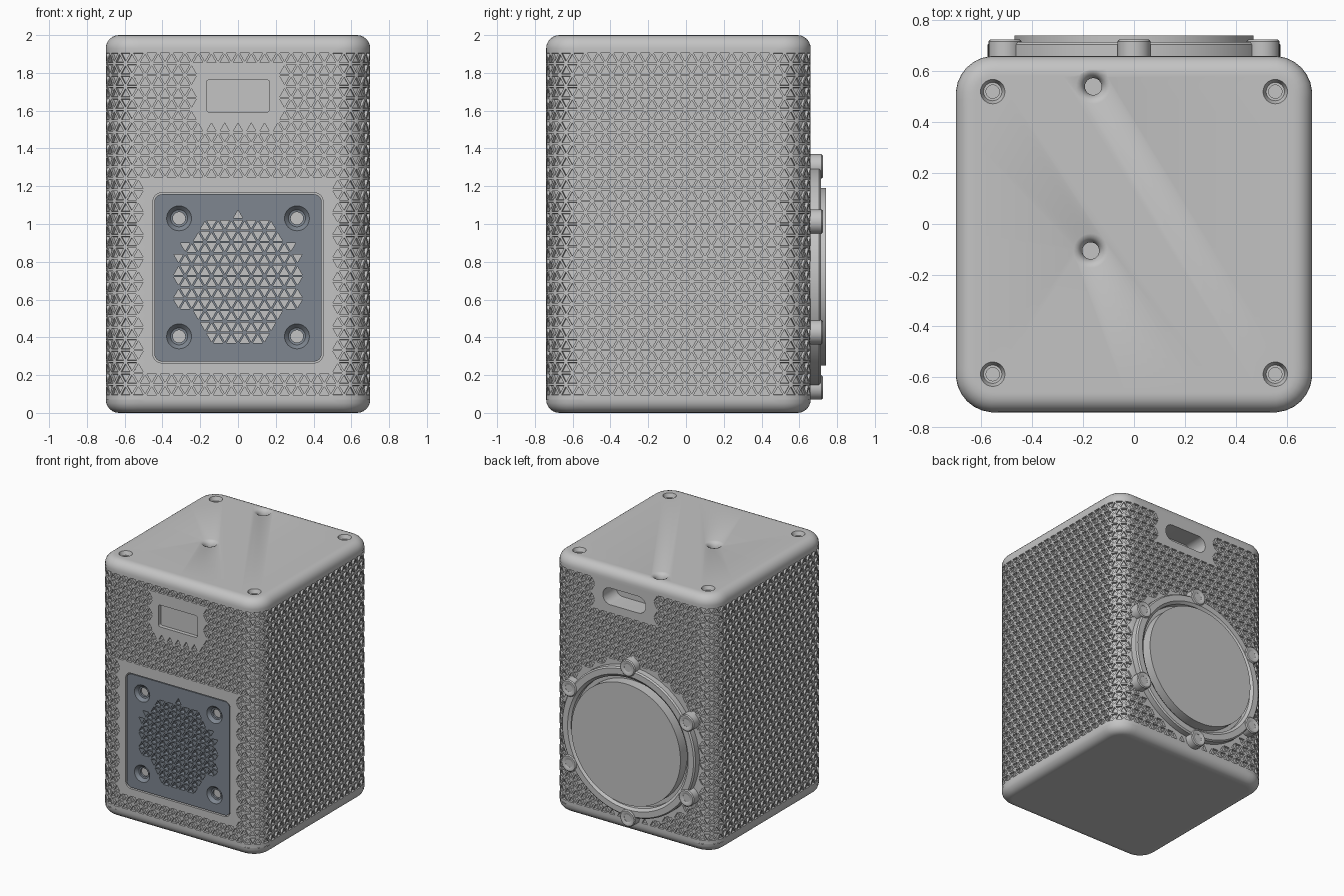
import bpy, bmesh, math
from mathutils import Matrix, Vector

if "Cube" in bpy.data.objects:
    bpy.data.objects.remove(bpy.data.objects["Cube"])


def material(name, rgb):
    m = bpy.data.materials.new(name)
    m.use_nodes = True
    m.diffuse_color = (*rgb, 1)
    m.node_tree.nodes["Principled BSDF"].inputs["Base Color"].default_value = (*rgb, 1)
    return m


GREY = material("light grey plastic", (0.55, 0.55, 0.55))
SLATE = material("slate blue plastic", (0.21, 0.24, 0.28))


def finish(bm, name, mat):
    bmesh.ops.recalc_face_normals(bm, faces=bm.faces[:])
    mesh = bpy.data.meshes.new(name)
    bm.to_mesh(mesh)
    bm.free()
    mesh.materials.append(mat)
    ob = bpy.data.objects.new(name, mesh)
    bpy.context.collection.objects.link(ob)
    return ob


def smooth(ob, degrees=35):
    bpy.ops.object.select_all(action='DESELECT')
    ob.select_set(True)
    bpy.context.view_layer.objects.active = ob
    bpy.ops.object.shade_smooth_by_angle(angle=math.radians(degrees))


def carve(ob, cutter):
    """Subtract the cutter from ob, bake the result and drop the cutter."""
    mod = ob.modifiers.new("carve", 'BOOLEAN')
    mod.operation = 'DIFFERENCE'
    mod.solver = 'EXACT'
    mod.object = cutter
    bpy.context.view_layer.update()
    baked = bpy.data.meshes.new_from_object(ob.evaluated_get(bpy.context.evaluated_depsgraph_get()))
    ob.modifiers.clear()
    ob.data = baked
    bpy.data.objects.remove(cutter)


def lathe(bm, profile, place, steps=32):
    """Turn (radius, height) points about local z, then place them."""
    rings = {}
    for r, h in profile:
        if (r, h) not in rings:
            turns = [k * math.tau / steps for k in range(steps if r else 1)]
            ring = [bm.verts.new(place @ Vector((r * math.cos(a), r * math.sin(a), h)))
                    for a in turns]
            rings[r, h] = ring if r else ring * steps
    for p, q in zip(profile, profile[1:]):
        a, b = rings[p], rings[q]
        for i in range(steps):
            n = (i + 1) % steps
            bm.faces.new(list(dict.fromkeys((a[i], a[n], b[n], b[i]))))


def prism(bm, outline, y0, y1):
    """Extrude an outline in x and z between two y planes."""
    a = [bm.verts.new((x, y0, z)) for x, z in outline]
    b = [bm.verts.new((x, y1, z)) for x, z in outline]
    bm.faces.new(a)
    bm.faces.new(b[::-1])
    for i in range(len(a)):
        j = (i + 1) % len(a)
        bm.faces.new((a[i], b[i], b[j], a[j]))


def rounded(cx, cz, w, h, r, n=8):
    """Rounded rectangle outline, counter-clockwise."""
    pts = []
    for k, (sx, sz) in enumerate(((1, 1), (-1, 1), (-1, -1), (1, -1))):
        for i in range(n + 1):
            a = (k + i / n) * math.pi / 2
            pts.append((cx + sx * (w / 2 - r) + r * math.cos(a),
                        cz + sz * (h / 2 - r) + r * math.sin(a)))
    return pts


FRONT = Matrix.Rotation(math.pi / 2, 4, 'X')    # local z points to the front
BACK = Matrix.Rotation(-math.pi / 2, 4, 'X')    # local z points to the back

# Cabinet dimensions and wall lattice
HALF, R, MID_Y, FILLET = 0.7, 0.15, -0.04, 0.07
FLAT, ARC = 2 * (HALF - R), R * math.pi / 2
COLS, ROWS, Z0, Z1 = 76, 30, 0.09, 1.91
PITCH, ROW_H = 4 * (FLAT + ARC) / COLS, (Z1 - Z0) / ROWS


def rim(s, d, z):
    """Point at distance s along the rounded square, inset by d."""
    side, t = divmod(s % (4 * (FLAT + ARC)), FLAT + ARC)
    f = FLAT / 2
    if t <= f:
        p = Vector((t, d - HALF, z))
    elif t < f + ARC:
        a = (t - f) / R
        p = Vector((f + (R - d) * math.sin(a), -f - (R - d) * math.cos(a), z))
    else:
        p = Vector((HALF - d, t - 2 * f - ARC, z))
    return Matrix.Rotation(side * math.pi / 2, 3, 'Z') @ p + Vector((0, MID_Y, 0))


bm = bmesh.new()
rows = [[bm.verts.new(rim((i + j % 2 / 2) * PITCH, 0, Z0 + j * ROW_H)) for i in range(COLS)]
        for j in range(ROWS + 1)]
for j in range(ROWS):
    lo, hi = rows[j], rows[j + 1]
    for i in range(COLS):
        n = (i + 1) % COLS
        if j % 2 == 0:
            bm.faces.new((lo[i], lo[n], hi[i]))
            bm.faces.new((lo[n], hi[n], hi[i]))
        else:
            bm.faces.new((lo[i], hi[n], hi[i]))
            bm.faces.new((lo[i], lo[n], hi[n]))

# Filleted top and bottom, with twice the columns
for edge, z_of in ((rows[0], lambda h: FILLET - h), (rows[-1], lambda h: 2 - FILLET + h)):
    steps = [(FILLET * (1 - math.cos(a)), FILLET * math.sin(a))
             for a in (k * math.pi / 12 for k in range(7))] + [(FILLET + 0.01, FILLET)]
    rings = [[bm.verts.new(rim(i * PITCH / 2, d, z_of(h))) for i in range(2 * COLS)]
             for d, h in steps]
    for i in range(COLS):
        t = [rings[0][(2 * i + k) % (2 * COLS)] for k in (2, 1, 0)]
        bm.faces.new([edge[i], edge[(i + 1) % COLS]] + t)
    for a, b in zip(rings, rings[1:]):
        for i in range(2 * COLS):
            n = (i + 1) % (2 * COLS)
            bm.faces.new((a[i], a[n], b[n], b[i]))
    bm.faces.new(rings[-1])
body = finish(bm, "cabinet", GREY)

# Pockets and holes in the cabinet
bm = bmesh.new()
prism(bm, rounded(0, 1.678, 0.335, 0.17, 0.015), -0.9, -0.71)          # display window
prism(bm, rounded(0, 0.715, 0.9, 0.9, 0.045), -0.9, -0.695)            # grille seat
prism(bm, rounded(0.07, 1.79, 0.37, 0.13, 0.064), 0.5, 0.8)            # cable slot
for x in (-0.555, 0.555):
    for y in (-0.59, 0.52):
        lathe(bm, [(0, -0.08), (0.026, -0.08), (0.026, -0.03), (0.036, -0.03),
                   (0.048, 0), (0.048, 0.05), (0, 0.05)], Matrix.Translation((x, y, 2)))
for x, y in ((-0.16, 0.54), (-0.17, -0.105)):
    lathe(bm, [(0, -0.12), (0.033, -0.12), (0.033, -0.04), (0.04, -0.02), (0.052, -0.006),
               (0.07, 0.001), (0.07, 0.05), (0, 0.05)], Matrix.Translation((x, y, 2)))
carve(body, finish(bm, "cabinet_cutter", GREY))


def plain(c):
    """Areas of the walls left without texture."""
    if c.y < -0.73:
        return (abs(c.x) < 0.24 and 1.51 < c.z < 1.85) or (abs(c.x) < 0.52 and 0.2 < c.z < 1.23)
    if c.y > 0.65:
        return (abs(c.x - 0.07) < 0.27 and c.z > 1.67) or math.hypot(c.x, c.z - 0.72) < 0.61
    return False


# Triangular texture pressed into the walls
bm = bmesh.new()
bm.from_mesh(body.data)
size = PITCH * ROW_H / 2
tiles = [f for f in bm.faces if len(f.verts) == 3 and 0.85 * size < f.calc_area() < 1.1 * size
         and abs(f.normal.z) < 0.1 and not plain(f.calc_center_median())]
bmesh.ops.inset_individual(bm, faces=tiles, thickness=0.006, use_even_offset=True)
bmesh.ops.inset_individual(bm, faces=tiles, thickness=0, depth=-0.018)
bm.to_mesh(body.data)
bm.free()
smooth(body)

# Front grille plate
bm = bmesh.new()
prism(bm, rounded(0, 0.715, 0.885, 0.885, 0.04), -0.735, -0.695)
plate = finish(bm, "front_grille", SLATE)
bm = bmesh.new()
screws = [(x, z) for x in (-0.312, 0.312) for z in (0.405, 1.03)]
for x, z in screws:
    lathe(bm, [(0, -0.1), (0.033, -0.1), (0.033, 0.01), (0.045, 0.012), (0.066, 0.035),
               (0.066, 0.1), (0, 0.1)], Matrix.Translation((x, -0.7, z)) @ FRONT)
step, high = 0.07, 0.06
for j in range(-6, 6):
    for i in range(-12, 13):
        up = 1 if (i + j) % 2 else -1
        x, z = i * step / 2, 0.725 + high * (j + (1 / 3 if up > 0 else 2 / 3))
        if math.hypot(x, z - 0.7) < 0.35 and all(math.dist((x, z), s) > 0.125 for s in screws):
            w, h = 0.36 * step, 0.24 * high * up
            prism(bm, [(x - w, z - h), (x + w, z - h), (x, z + 2 * h)], -0.8, -0.65)
carve(plate, finish(bm, "grille_cutter", SLATE))
smooth(plate)

# Round rear driver: outer ring, raised disc and six screw bosses
hub = Matrix.Translation((0, 0, 0.72)) @ BACK
bm = bmesh.new()
lathe(bm, [(0.5, 0.64), (0.5, 0.7), (0.52, 0.715), (0.565, 0.715), (0.575, 0.705), (0.575, 0.64),
           (0.5, 0.64)], hub, 96)
smooth(finish(bm, "rear_ring", GREY))
bm = bmesh.new()
lathe(bm, [(0, 0.64), (0.47, 0.64), (0.47, 0.74), (0, 0.74)], hub, 96)
smooth(finish(bm, "rear_disc", GREY))
bm = bmesh.new()
for k in range(6):
    a = k * math.pi / 3
    spot = Matrix.Translation((0.585 * math.sin(a), 0, 0.72 + 0.585 * math.cos(a))) @ BACK
    lathe(bm, [(0, 0.64), (0.065, 0.64), (0.065, 0.717), (0.058, 0.724), (0.044, 0.724),
               (0.03, 0.718), (0.03, 0.717), (0, 0.717)], spot, 24)
smooth(finish(bm, "rear_screw_bosses", GREY))
